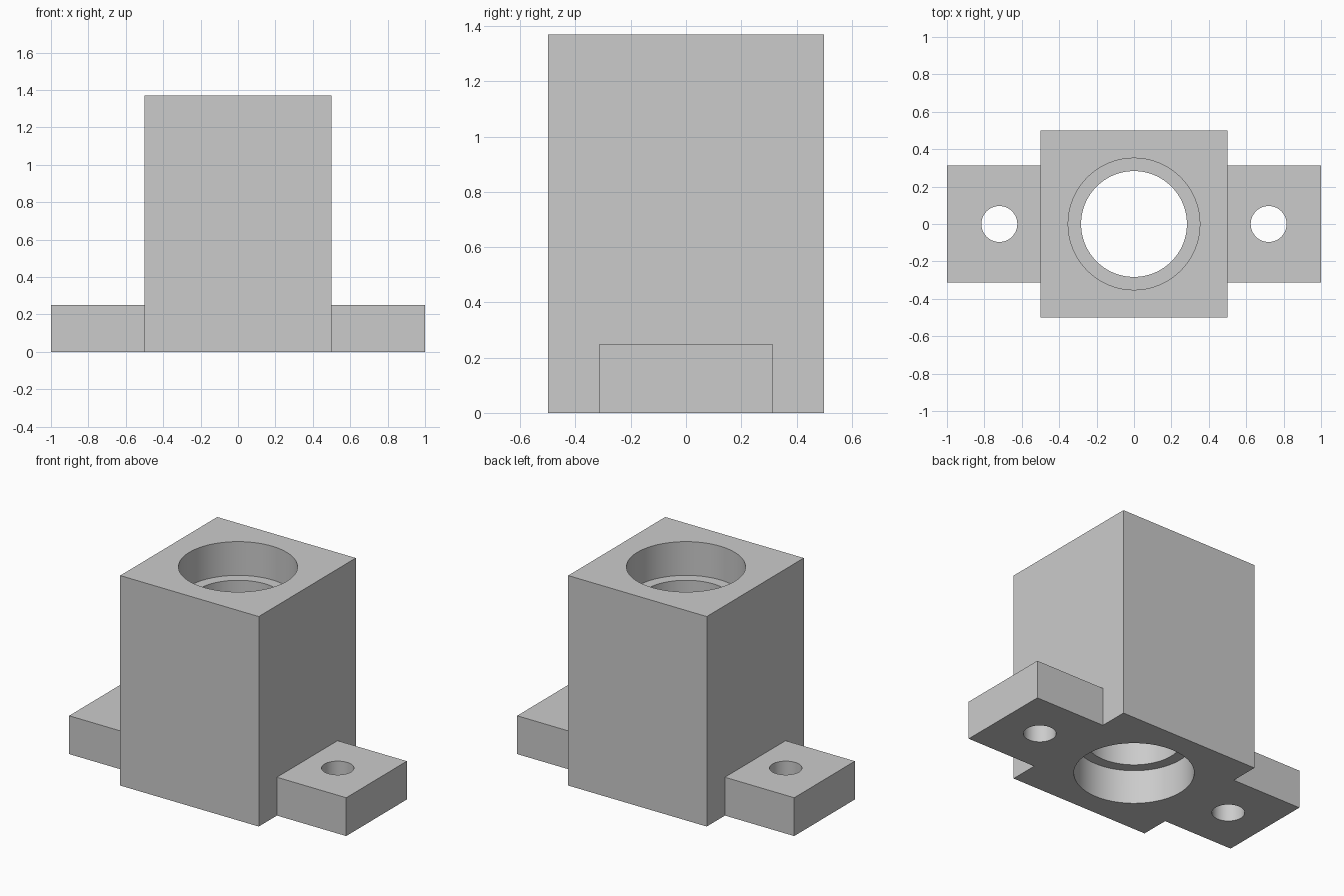
import bpy
import math

old = bpy.data.objects.get("Cube")
if old:
    bpy.data.objects.remove(old, do_unlink=True)

HEIGHT = 1.37        # housing height
LUG_HEIGHT = 0.25    # mounting lug thickness
RECESS = 0.22        # counterbore depth at both ends
OVER = 0.1           # cutter overshoot

grey = bpy.data.materials.new("grey metal")
grey.use_nodes = True
colour = (0.6, 0.6, 0.6, 1)
grey.diffuse_color = colour
grey.node_tree.nodes["Principled BSDF"].inputs["Base Color"].default_value = colour


def box(name, sx, sy, sz):
    """Box centred on x and y, standing on the ground."""
    bpy.ops.mesh.primitive_cube_add(size=1, location=(0, 0, sz / 2))
    ob = bpy.context.object
    ob.name = name
    ob.scale = (sx, sy, sz)
    bpy.ops.object.transform_apply(location=True, rotation=False, scale=True)
    ob.data.materials.append(grey)
    return ob


def cylinder(name, x, radius, z0, z1):
    """Upright cylinder between two heights."""
    bpy.ops.mesh.primitive_cylinder_add(
        vertices=96, radius=radius, depth=z1 - z0, location=(x, 0, (z0 + z1) / 2))
    ob = bpy.context.object
    ob.name = name
    ob.data.materials.append(grey)
    return ob


def combine(target, tool, operation):
    """Apply a boolean and discard the tool."""
    tool.hide_render = True
    mod = target.modifiers.new(tool.name, "BOOLEAN")
    mod.operation = operation
    mod.solver = "EXACT"
    mod.object = tool
    bpy.ops.object.select_all(action="DESELECT")
    bpy.context.view_layer.objects.active = target
    target.select_set(True)
    bpy.ops.object.modifier_apply(modifier=mod.name)
    bpy.data.objects.remove(tool, do_unlink=True)


# Square housing with a flat mounting bar running through its base
housing = box("bearing_housing", 1.0, 1.0, HEIGHT)
combine(housing, box("mounting_bar", 2.0, 0.625, LUG_HEIGHT), "UNION")

# Through bore, with a wider recess at each end
combine(housing, cylinder("bore", 0, 0.283, -OVER, HEIGHT + OVER), "DIFFERENCE")
combine(housing, cylinder("top_recess", 0, 0.352, HEIGHT - RECESS, HEIGHT + OVER), "DIFFERENCE")
combine(housing, cylinder("bottom_recess", 0, 0.352, -OVER, RECESS), "DIFFERENCE")

# Bolt hole in each lug
for side in (-1, 1):
    hole = cylinder("bolt_hole", side * 0.72, 0.096, -OVER, LUG_HEIGHT + OVER)
    combine(housing, hole, "DIFFERENCE")

# Smooth bores, crisp edges
bpy.context.view_layer.objects.active = housing
housing.select_set(True)
bpy.ops.object.shade_smooth_by_angle(angle=math.radians(30))
